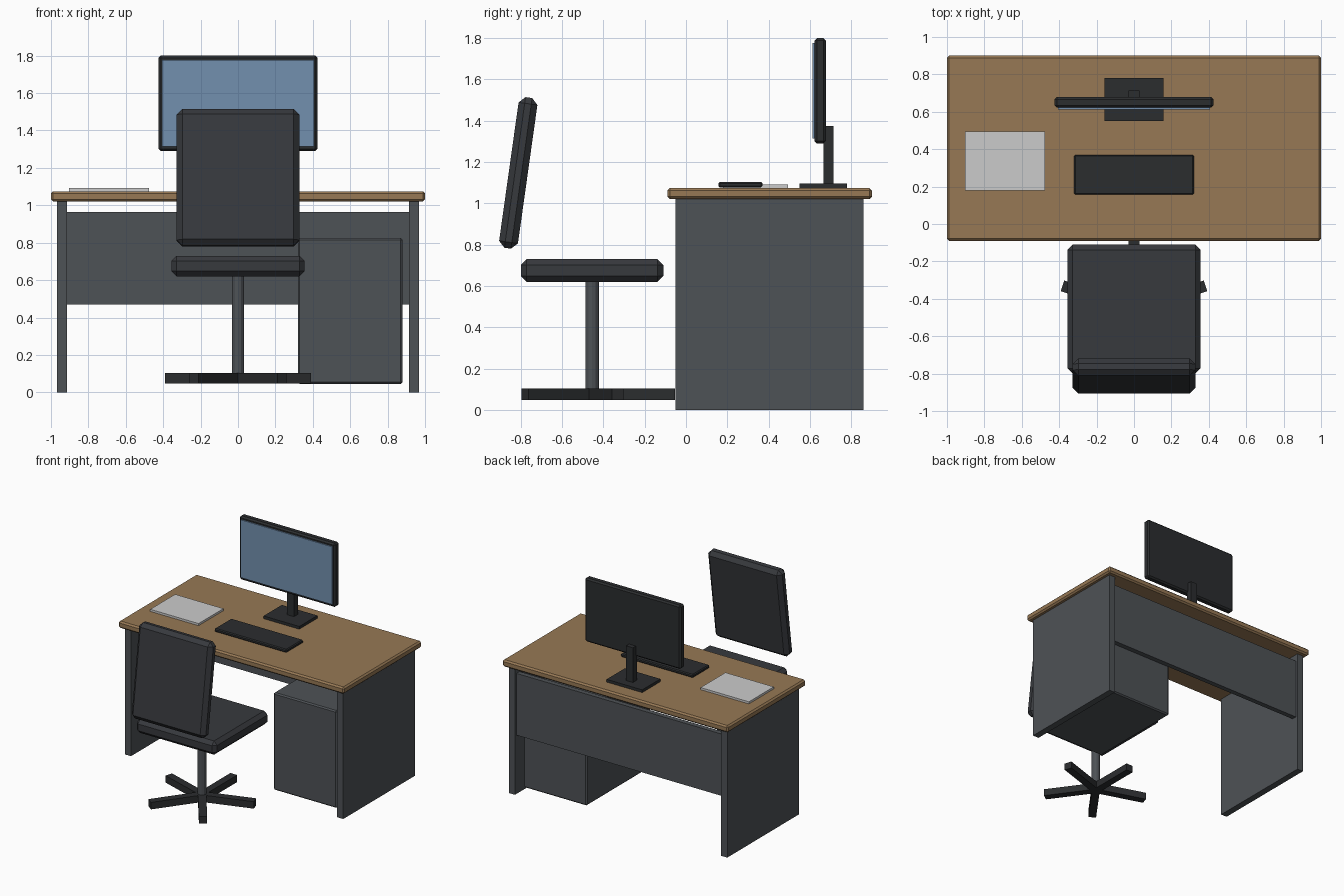
import bpy, bmesh, math
from mathutils import Matrix, Vector

if "Cube" in bpy.data.objects:
    bpy.data.objects.remove(bpy.data.objects["Cube"])


def colour(name, r, g, b):
    m = bpy.data.materials.new(name)
    m.diffuse_color = (r, g, b, 1)
    m.use_nodes = True
    m.node_tree.nodes["Principled BSDF"].inputs["Base Color"].default_value = m.diffuse_color
    return m


WOOD = colour("wood", 0.31, 0.19, 0.09)
METAL = colour("grey_metal", 0.076, 0.084, 0.093)
FABRIC = colour("dark_fabric", 0.038, 0.041, 0.047)
PLASTIC = colour("black_plastic", 0.024, 0.026, 0.028)
PAPER = colour("paper", 0.63, 0.63, 0.60)
GLASS = colour("screen_blue", 0.17, 0.28, 0.43)


def finish(name, bm, mat, bevel=0):
    mesh = bpy.data.meshes.new(name)
    bm.to_mesh(mesh)
    bm.free()
    mesh.materials.append(mat)
    ob = bpy.data.objects.new(name, mesh)
    bpy.context.collection.objects.link(ob)
    if bevel:
        mod = ob.modifiers.new("chamfer", "BEVEL")
        mod.width = bevel
        mod.segments = 1
    return ob


def box(name, x, y, z, mat, bevel=0):
    """Box from (min, max) ranges, with its origin at its centre."""
    size = [b - a for a, b in (x, y, z)]
    bm = bmesh.new()
    bmesh.ops.create_cube(bm, size=1, matrix=Matrix.Diagonal((*size, 1)))
    ob = finish(name, bm, mat, bevel)
    ob.location = [(a + b) / 2 for a, b in (x, y, z)]
    return ob


# Desk
box("desktop", (-1, 1), (-0.09, 0.90), (1.02, 1.075), WOOD, 0.012)
for side, x in (("left", (-0.968, -0.914)), ("right", (0.914, 0.968))):
    box(side + "_side_panel", x, (-0.05, 0.86), (0, 1.02), METAL)
box("modesty_panel", (-0.914, 0.914), (0.80, 0.84), (0.47, 0.965), METAL)
box("drawer_pedestal", (0.32, 0.88), (-0.01, 0.80), (0.045, 0.825), METAL, 0.01)

# Monitor
box("monitor_base", (-0.158, 0.158), (0.55, 0.78), (1.075, 1.097), PLASTIC)
box("monitor_neck", (-0.03, 0.03), (0.665, 0.715), (1.09, 1.375), PLASTIC)
box("monitor_body", (-0.425, 0.425), (0.622, 0.678), (1.29, 1.80), PLASTIC, 0.012)
box("monitor_screen", (-0.405, 0.405), (0.613, 0.63), (1.314, 1.777), GLASS)

# Things on the desk
box("keyboard", (-0.32, 0.32), (0.157, 0.37), (1.077, 1.104), PLASTIC, 0.007)
box("paper_stack", (-0.904, -0.476), (0.18, 0.495), (1.075, 1.092), PAPER)

# Chair seat and tilted backrest
box("seat", (-0.356, 0.356), (-0.80, -0.11), (0.62, 0.73), FABRIC, 0.028)
back = box("backrest", (-0.328, 0.328), (-0.8585, -0.7665), (0.779, 1.516), FABRIC, 0.03)
back.rotation_euler.x = math.radians(-8)

# Chair column
bm = bmesh.new()
bmesh.ops.create_cone(bm, cap_ends=True, segments=12, radius1=0.033, radius2=0.033, depth=0.57)
finish("chair_column", bm, METAL).location = (0, -0.455, 0.345)

# Five-spoke chair base
for i in range(5):
    a = math.radians(90 + 72 * i)
    spoke = box(f"base_spoke_{i + 1}", (-0.201, 0.201), (-0.03, 0.03), (0.047, 0.103), PLASTIC)
    spoke.location = Vector((0.201 * math.cos(a), -0.455 + 0.201 * math.sin(a), 0.075))
    spoke.rotation_euler.z = a
